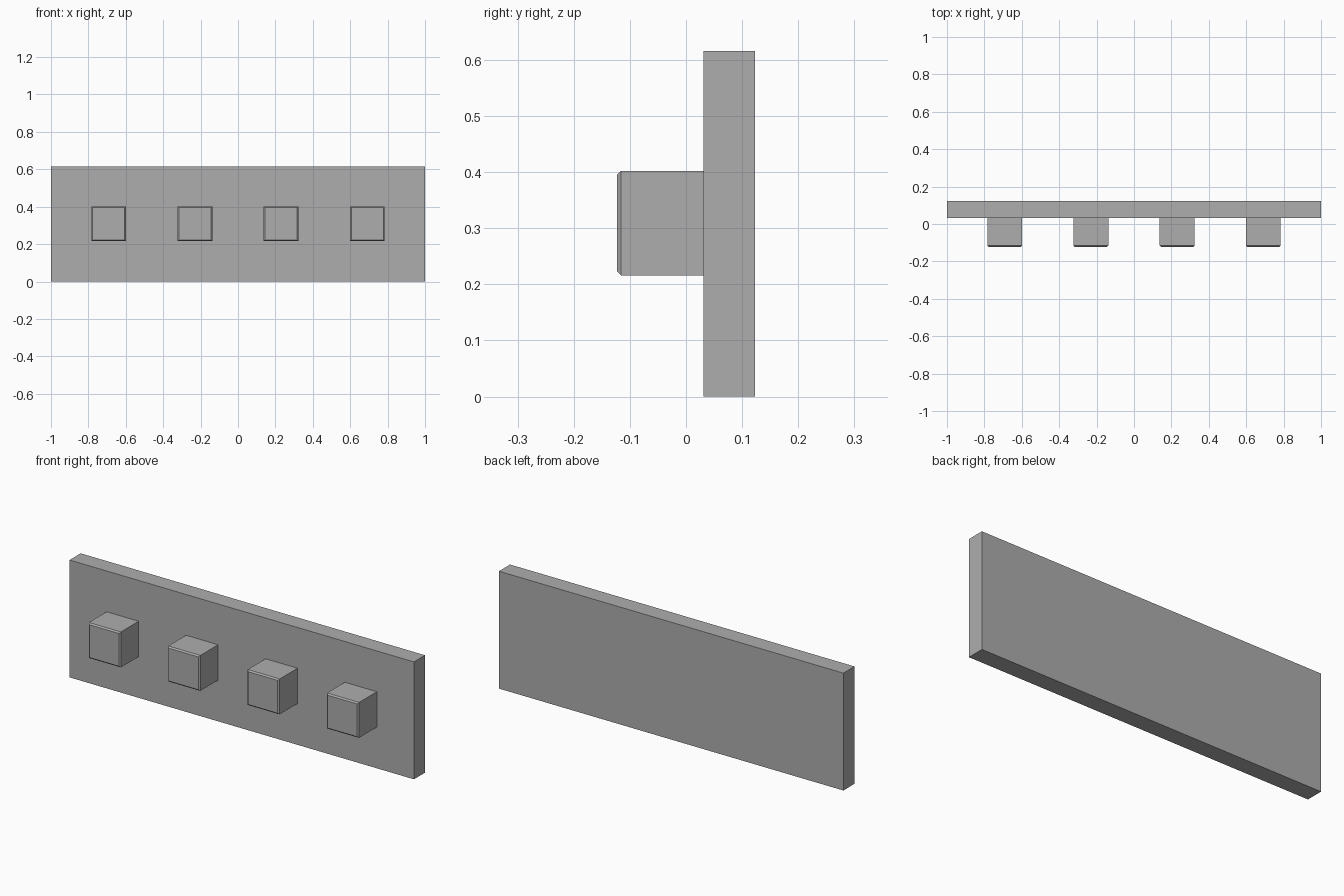
import bpy
import bmesh
from mathutils import Matrix, Vector

cube = bpy.data.objects.get("Cube")
if cube:
    bpy.data.objects.remove(cube, do_unlink=True)

GREY = (0.42, 0.42, 0.42, 1)
mat = bpy.data.materials.new("plain grey")
mat.use_nodes = True
mat.diffuse_color = GREY
mat.node_tree.nodes["Principled BSDF"].inputs["Base Color"].default_value = GREY


def box(name, low, high, chamfer=0):
    """Box between two corners, with optional chamfer around its front face."""
    low, high = Vector(low), Vector(high)
    bm = bmesh.new()
    place = Matrix.Translation((low + high) / 2) @ Matrix.Diagonal((*(high - low), 1))
    bmesh.ops.create_cube(bm, size=1, matrix=place)
    if chamfer:
        front = min(bm.faces, key=lambda f: f.calc_center_median().y)
        bmesh.ops.bevel(bm, geom=list(front.edges), offset=chamfer,
                        segments=1, affect='EDGES')
    mesh = bpy.data.meshes.new(name)
    bm.to_mesh(mesh)
    bm.free()
    mesh.materials.append(mat)
    obj = bpy.data.objects.new(name, mesh)
    bpy.context.collection.objects.link(obj)


# Backing board
box("back_board", (-1, 0.031, 0), (1, 0.123, 0.616))

# Row of four square pegs with chamfered front edges
for i in range(4):
    x = (i - 1.5) * 0.461
    box(f"peg_{i + 1}", (x - 0.093, -0.123, 0.216), (x + 0.093, 0.031, 0.402), 0.007)
